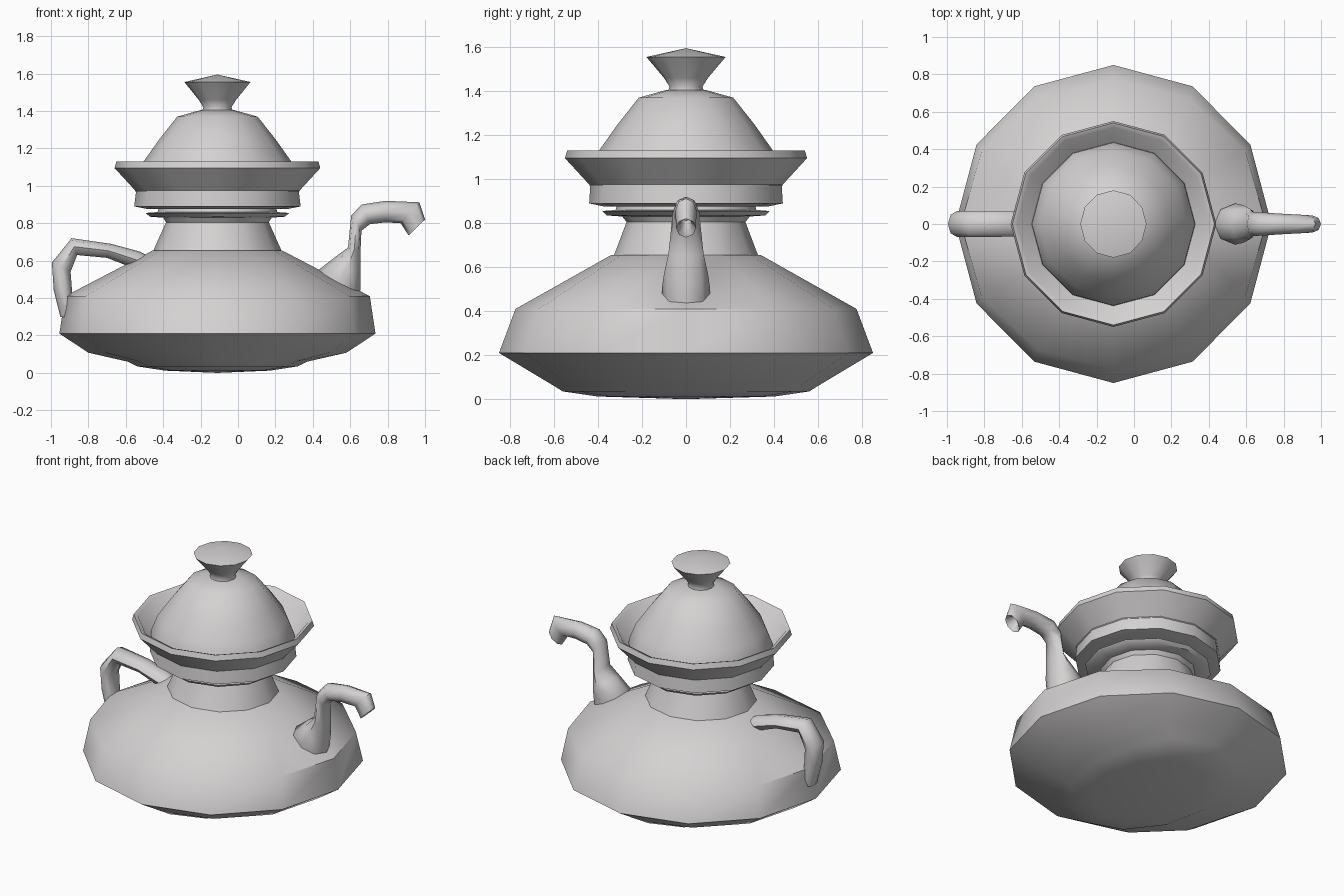
import bpy, bmesh, math

mat = bpy.data.materials.new("pale grey ceramic")
mat.diffuse_color = (0.66, 0.64, 0.64, 1)
CX = -0.11  # axis of the pot


def finish(name, bm, angle):
    bmesh.ops.remove_doubles(bm, verts=bm.verts, dist=1e-5)
    bmesh.ops.recalc_face_normals(bm, faces=bm.faces)
    me = bpy.data.meshes.new(name)
    bm.to_mesh(me)
    bm.free()
    ob = bpy.data.objects.new(name, me)
    bpy.context.collection.objects.link(ob)
    me.materials.append(mat)
    bpy.ops.object.select_all(action='DESELECT')
    ob.select_set(True)
    bpy.context.view_layer.objects.active = ob
    bpy.ops.object.shade_smooth_by_angle(angle=math.radians(angle))
    return ob


def skin(bm, rings):
    for a, b in zip(rings, rings[1:]):
        n = len(a)
        for i in range(n):
            j = (i + 1) % n
            bm.faces.new((a[i], a[j], b[j], b[i]))


# Turned parts: profile of (z, radius in x, radius in y)
def turned(name, profile, angle=50, n=12):
    bm = bmesh.new()
    rings = []
    for z, rx, ry in profile:
        rings.append([bm.verts.new((CX + rx * math.cos(2 * math.pi * i / n),
                                    ry * math.sin(2 * math.pi * i / n), z)) for i in range(n)])
    skin(bm, rings)
    return finish(name, bm, angle)


# Bent parts: sections of (x1, z1, x2, z2, half width in y)
def bent(name, sections, n=8, angle=60, tip=None):
    bm = bmesh.new()
    rings = []
    for x1, z1, x2, z2, w in sections:
        ring = []
        for i in range(n):
            t = 2 * math.pi * i / n
            k = (1 + math.cos(t)) / 2
            ring.append(bm.verts.new((x1 * k + x2 * (1 - k), w * math.sin(t), z1 * k + z2 * (1 - k))))
        rings.append(ring)
    skin(bm, rings)
    bm.faces.new(rings[0])
    bm.faces.new(rings[-1])
    return finish(name, bm, angle)


turned("body", [(0.0, 0, 0), (0.012, 0.28, 0.40), (0.035, 0.43, 0.56), (0.06, 0.48, 0.60),
                (0.108, 0.69, 0.68), (0.21, 0.845, 0.85), (0.41, 0.815, 0.775),
                (0.655, 0.345, 0.34), (0.655, 0.2, 0.2)])
turned("neck", [(0.64, 0.345, 0.335), (0.66, 0.34, 0.325), (0.805, 0.275, 0.27), (0.83, 0.29, 0.29),
                (0.835, 0.36, 0.36), (0.855, 0.385, 0.38), (0.86, 0.32, 0.32), (0.9, 0.31, 0.31)], 40)
turned("bowl_rim", [(0.885, 0.25, 0.25), (0.875, 0.37, 0.37), (0.89, 0.445, 0.44), (0.97, 0.435, 0.435),
                    (1.095, 0.55, 0.55), (1.13, 0.54, 0.54), (1.12, 0.515, 0.515),
                    (1.0, 0.44, 0.44), (0.98, 0.38, 0.38)], 40)
turned("lid", [(0.97, 0.44, 0.44), (1.03, 0.435, 0.435), (1.13, 0.395, 0.395), (1.25, 0.31, 0.31),
               (1.37, 0.215, 0.215), (1.405, 0.09, 0.09), (1.40, 0, 0)], 50)
turned("lid_knob", [(1.39, 0.085, 0.085), (1.42, 0.075, 0.075), (1.46, 0.10, 0.10),
                    (1.555, 0.177, 0.18), (1.595, 0, 0)], 60)

bent("handle", [(-0.95, 0.30, -0.86, 0.30, 0.06), (-0.985, 0.44, -0.885, 0.41, 0.065),
                (-0.995, 0.59, -0.895, 0.54, 0.07), (-0.89, 0.72, -0.86, 0.63, 0.07),
                (-0.68, 0.69, -0.70, 0.615, 0.068), (-0.53, 0.65, -0.56, 0.56, 0.065),
                (-0.43, 0.60, -0.46, 0.53, 0.06)])

bent("spout", [(0.45, 0.42, 0.64, 0.36, 0.10), (0.43, 0.55, 0.655, 0.45, 0.11),
               (0.52, 0.62, 0.655, 0.52, 0.10), (0.588, 0.67, 0.655, 0.65, 0.08),
               (0.605, 0.84, 0.66, 0.76, 0.065), (0.66, 0.90, 0.705, 0.795, 0.062),
               (0.79, 0.92, 0.79, 0.805, 0.055), (0.97, 0.912, 0.87, 0.80, 0.048),
               (1.0, 0.82, 0.912, 0.735, 0.045),
               (0.98, 0.82, 0.918, 0.76, 0.03), (0.94, 0.86, 0.90, 0.81, 0.02)])
